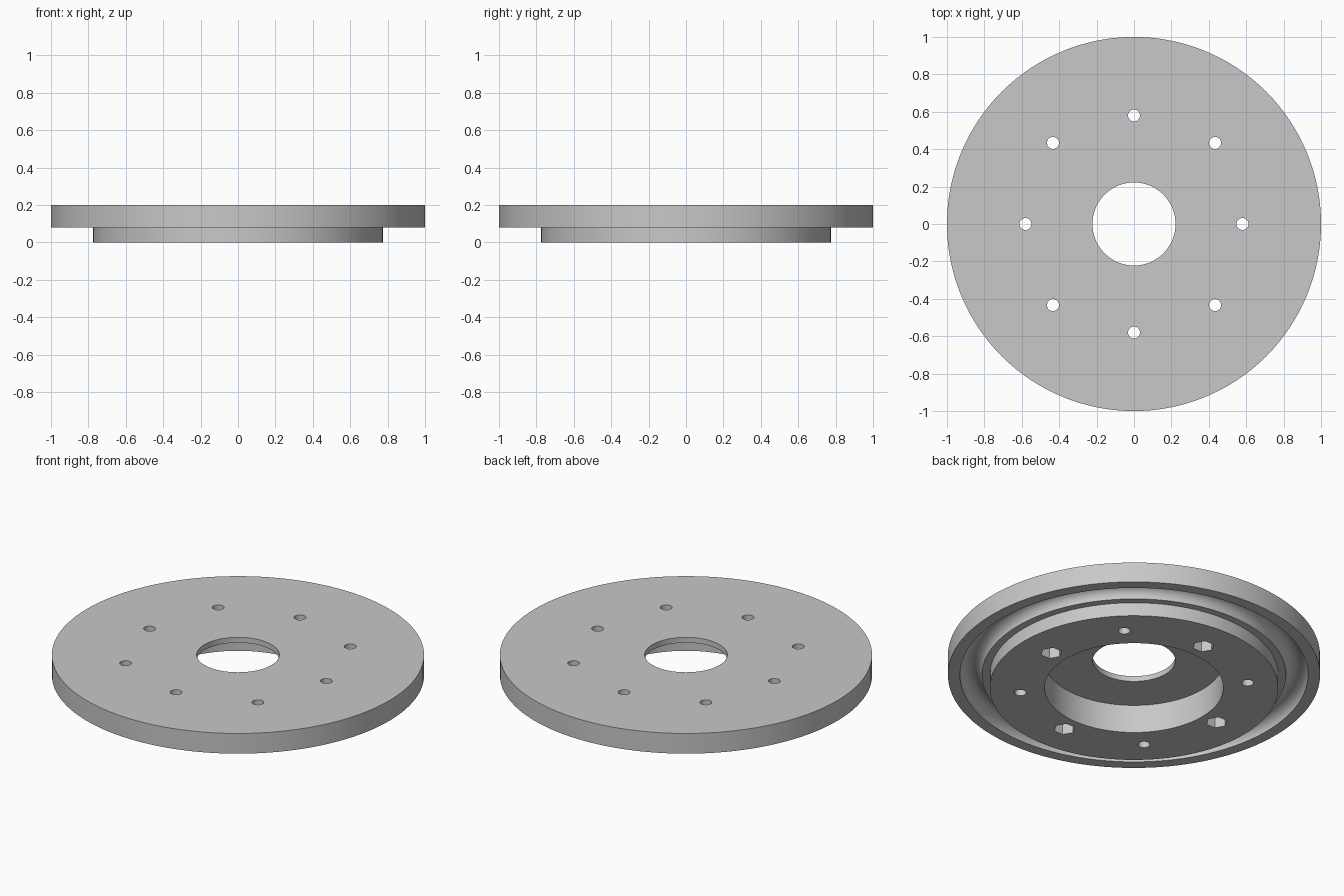
import bpy
import bmesh
import math

if "Cube" in bpy.data.objects:
    bpy.data.objects.remove(bpy.data.objects["Cube"], do_unlink=True)

SEGMENTS = 128
HEIGHT, FLANGE_Z, FLOOR_Z, NUT_DEPTH = 0.2, 0.08, 0.168, 0.08
GROOVE_R, GROOVE_SIZE = 0.876, 0.059

grey = bpy.data.materials.new("light_grey")
grey.use_nodes = True
grey.diffuse_color = (0.58, 0.58, 0.58, 1)
grey.node_tree.nodes["Principled BSDF"].inputs["Base Color"].default_value = grey.diffuse_color


def add_object(name, bm):
    bmesh.ops.recalc_face_normals(bm, faces=bm.faces)
    mesh = bpy.data.meshes.new(name)
    bm.to_mesh(mesh)
    bm.free()
    mesh.materials.append(grey)
    obj = bpy.data.objects.new(name, mesh)
    bpy.context.collection.objects.link(obj)
    return obj


def lathe(name, profile):
    """Revolve a closed (radius, z) profile around the z axis."""
    bm = bmesh.new()
    verts = [bm.verts.new((r, 0, z)) for r, z in profile]
    edges = [bm.edges.new((a, b)) for a, b in zip(verts, verts[1:] + verts[:1])]
    bmesh.ops.spin(bm, geom=verts + edges, cent=(0, 0, 0), axis=(0, 0, 1),
                   angle=math.tau, steps=SEGMENTS, use_merge=True)
    bmesh.ops.remove_doubles(bm, verts=bm.verts, dist=1e-5)
    return add_object(name, bm)


def add_prism(bm, sides, radius, x, y, z0, z1):
    ring = [bm.verts.new((x + radius * math.cos(math.tau * i / sides),
                          y + radius * math.sin(math.tau * i / sides), z0))
            for i in range(sides)]
    base = bm.faces.new(ring)
    top = bmesh.ops.extrude_face_region(bm, geom=[base])["geom"]
    bmesh.ops.translate(bm, vec=(0, 0, z1 - z0),
                        verts=[v for v in top if isinstance(v, bmesh.types.BMVert)])


def cut(target, cutter):
    cutter.hide_render = True
    mod = target.modifiers.new(cutter.name, 'BOOLEAN')
    mod.operation = 'DIFFERENCE'
    mod.solver = 'EXACT'
    mod.object = cutter
    bpy.context.view_layer.objects.active = target
    bpy.ops.object.modifier_apply(modifier=mod.name)
    bpy.data.objects.remove(cutter, do_unlink=True)


# Flanged disc: centre hole, counterbore, boss and round groove under the rim
groove = [(GROOVE_R - GROOVE_SIZE * math.cos(math.pi * i / 16),
           FLANGE_Z + GROOVE_SIZE * math.sin(math.pi * i / 16)) for i in range(17)]
disc = lathe("flanged_disc", [
    (0.222, HEIGHT), (0.222, FLOOR_Z), (0.48, FLOOR_Z), (0.48, 0),
    (0.775, 0), (0.775, FLANGE_Z), *groove, (1, FLANGE_Z), (1, HEIGHT)])

# Bolt holes, every second one with a hexagonal nut pocket below
holes, pockets = bmesh.new(), bmesh.new()
for i in range(8):
    angle = math.tau * i / 8
    radius = 0.613 if i % 2 else 0.58
    x, y = radius * math.cos(angle), radius * math.sin(angle)
    add_prism(holes, 32, 0.032, x, y, -0.1, HEIGHT + 0.1)
    if i % 2 == 0:
        add_prism(pockets, 6, 0.058, x, y, -0.1, NUT_DEPTH)
cut(disc, add_object("bolt_holes", holes))
cut(disc, add_object("nut_pockets", pockets))

# Smooth round walls with sharp edges
bpy.ops.object.select_all(action='DESELECT')
disc.select_set(True)
bpy.context.view_layer.objects.active = disc
bpy.ops.object.shade_smooth_by_angle(angle=math.radians(30))
